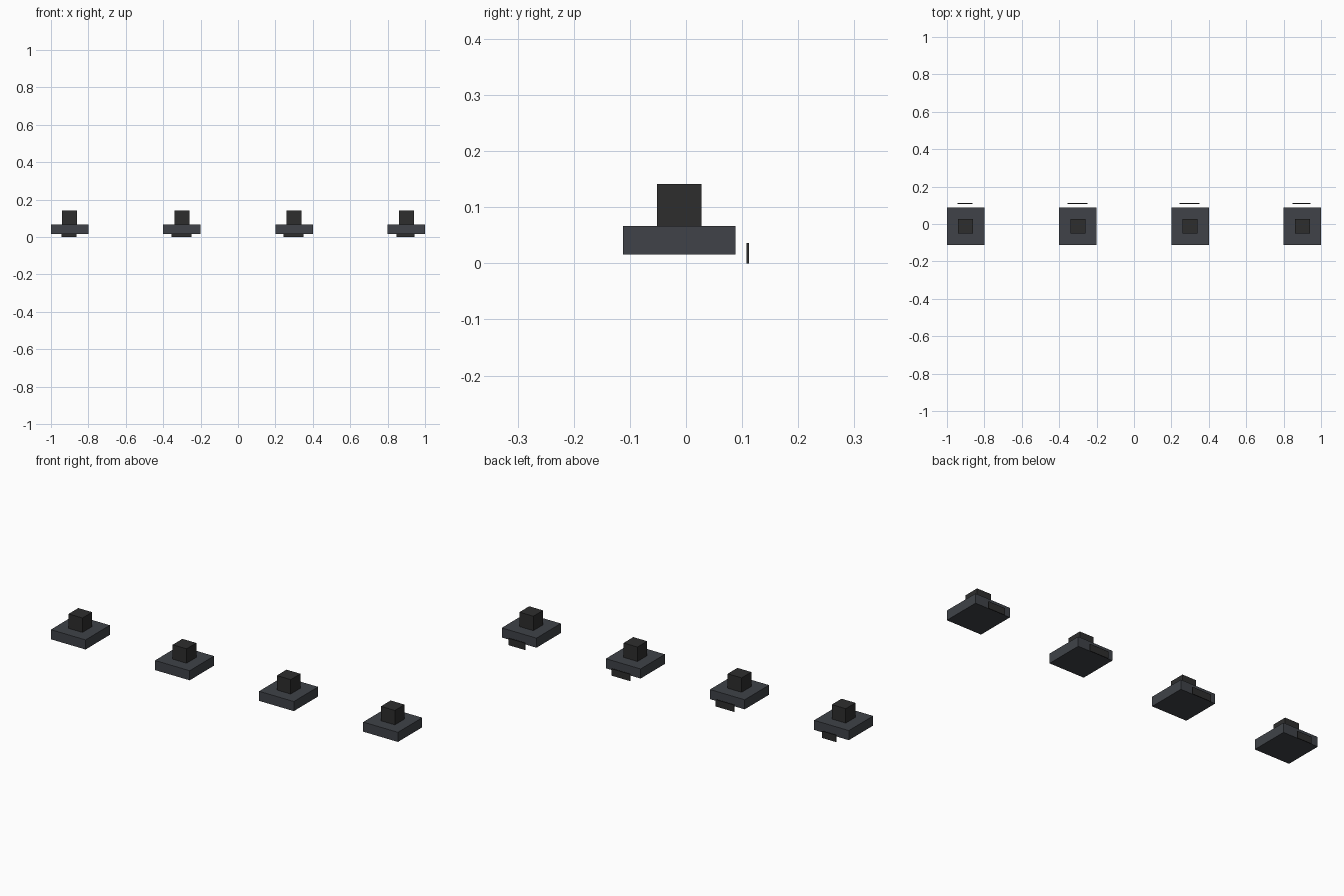
import bpy

if "Cube" in bpy.data.objects:
    bpy.data.objects.remove(bpy.data.objects["Cube"])


def material(name, rgb):
    m = bpy.data.materials.new(name)
    m.diffuse_color = (*rgb, 1)
    m.use_nodes = True
    m.node_tree.nodes["Principled BSDF"].inputs["Base Color"].default_value = m.diffuse_color
    return m


def box(name, lo, hi, mat):
    """Axis-aligned box between two corners."""
    centre = [(a + b) / 2 for a, b in zip(lo, hi)]
    bpy.ops.mesh.primitive_cube_add(size=1, location=centre)
    ob = bpy.context.object
    ob.name = name
    ob.scale = [b - a for a, b in zip(lo, hi)]
    bpy.ops.object.transform_apply(location=False, rotation=False, scale=True)
    ob.data.materials.append(mat)
    return ob


base_mat = material("base_grey", (0.05, 0.055, 0.065))
dark_mat = material("switch_black", (0.027, 0.027, 0.027))

# Four switches in a row: centre x, then x extent of the blank label strip
switches = [(-0.9, -0.944, -0.863), (-0.3, -0.356, -0.249),
            (0.3, 0.243, 0.350), (0.9, 0.848, 0.944)]

for i, (x, l0, l1) in enumerate(switches, 1):
    # Square base plate
    box(f"switch_base_{i}", (x - 0.1, -0.112, 0.016), (x + 0.1, 0.088, 0.066), base_mat)
    # Raised square button, slightly sunk into the base
    box(f"switch_button_{i}", (x - 0.04, -0.052, 0.061), (x + 0.04, 0.028, 0.141), dark_mat)
    # Thin plain label strip standing behind the base
    box(f"label_strip_{i}", (l0, 0.108, 0.0), (l1, 0.112, 0.036), dark_mat)
